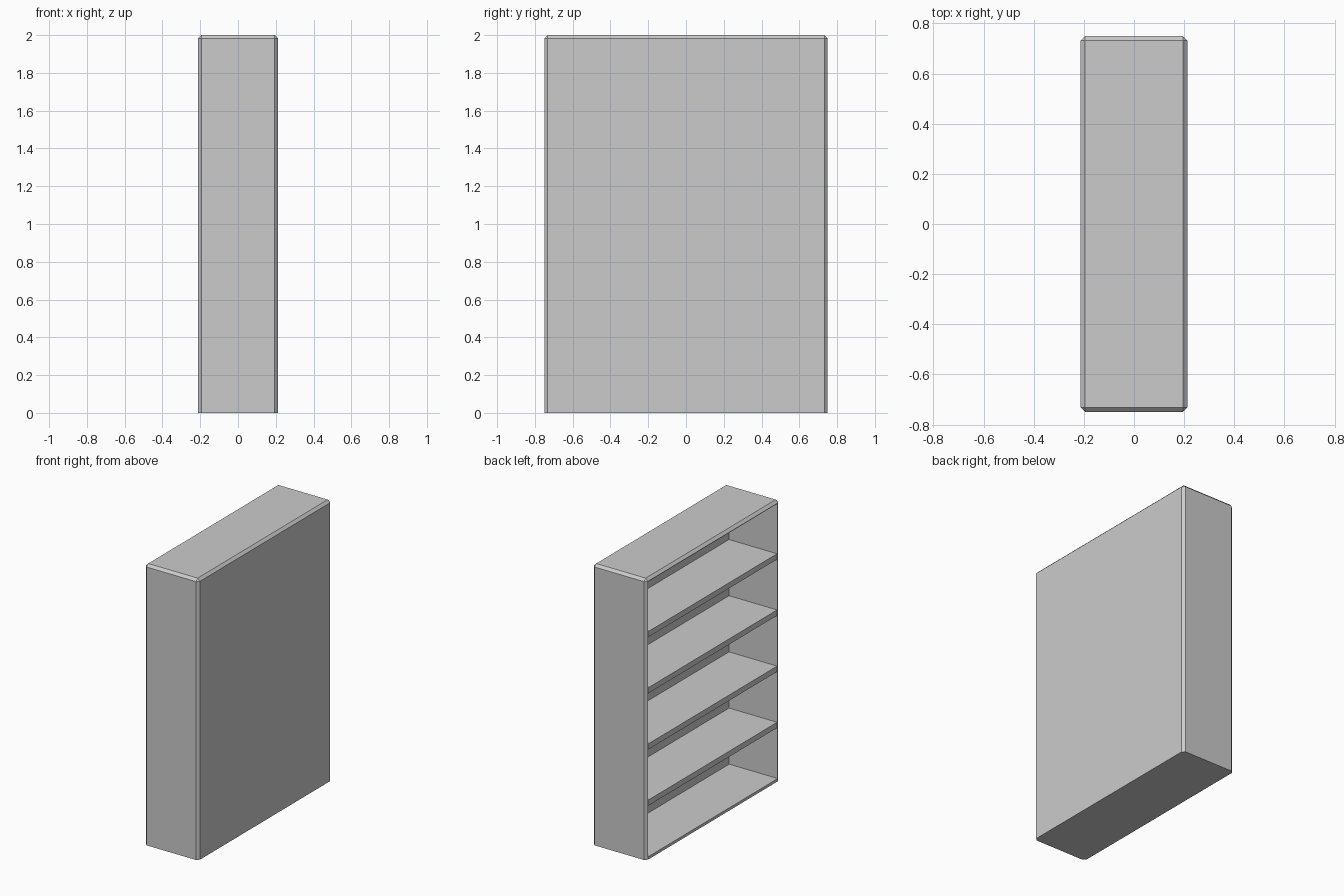
import bpy, bmesh

if "Cube" in bpy.data.objects:
    bpy.data.objects.remove(bpy.data.objects["Cube"])

HX, HY, H = 0.2125, 0.75, 2.0   # half depth, half width, height
CH = 0.018                      # outer chamfer
BACK = 0.17                     # inner face of the back panel
RIM = 0.005                     # thin lip around the opening


def add_box(bm, lo, hi):
    verts = bmesh.ops.create_cube(bm, size=1)["verts"]
    for v in verts:
        for i in range(3):
            v.co[i] = lo[i] if v.co[i] < 0 else hi[i]


def finish(name, bm):
    bmesh.ops.recalc_face_normals(bm, faces=bm.faces)
    mesh = bpy.data.meshes.new(name)
    bm.to_mesh(mesh)
    bm.free()
    obj = bpy.data.objects.new(name, mesh)
    bpy.context.collection.objects.link(obj)
    return obj


# Case: box chamfered on every edge except around the base
bm = bmesh.new()
add_box(bm, (-HX, -HY, 0), (HX, HY, H))
edges = [e for e in bm.edges if any(v.co.z > H / 2 for v in e.verts)]
bmesh.ops.bevel(bm, geom=edges, offset=CH, offset_type='OFFSET',
                segments=1, profile=0.5, affect='EDGES')

# Hollow the open side: thin lip, then push the face in to the back panel
bm.normal_update()
face = min(bm.faces, key=lambda f: f.calc_center_median().x)
bmesh.ops.inset_individual(bm, faces=[face], thickness=RIM)
for v in face.verts:
    if v.co.z < H / 2:
        v.co.z = 0.02
inner = bmesh.ops.extrude_discrete_faces(bm, faces=[face])["faces"][0]
for v in inner.verts:
    v.co.x = BACK
finish("bookcase_case", bm)

# Shelves: four evenly spaced boards
for k in range(1, 5):
    bm = bmesh.new()
    z = 0.4 * k
    w = HY - CH - RIM
    add_box(bm, (-HX + 0.004, -w, z - 0.02), (BACK, w, z + 0.02))
    finish(f"shelf_{k}", bm)
